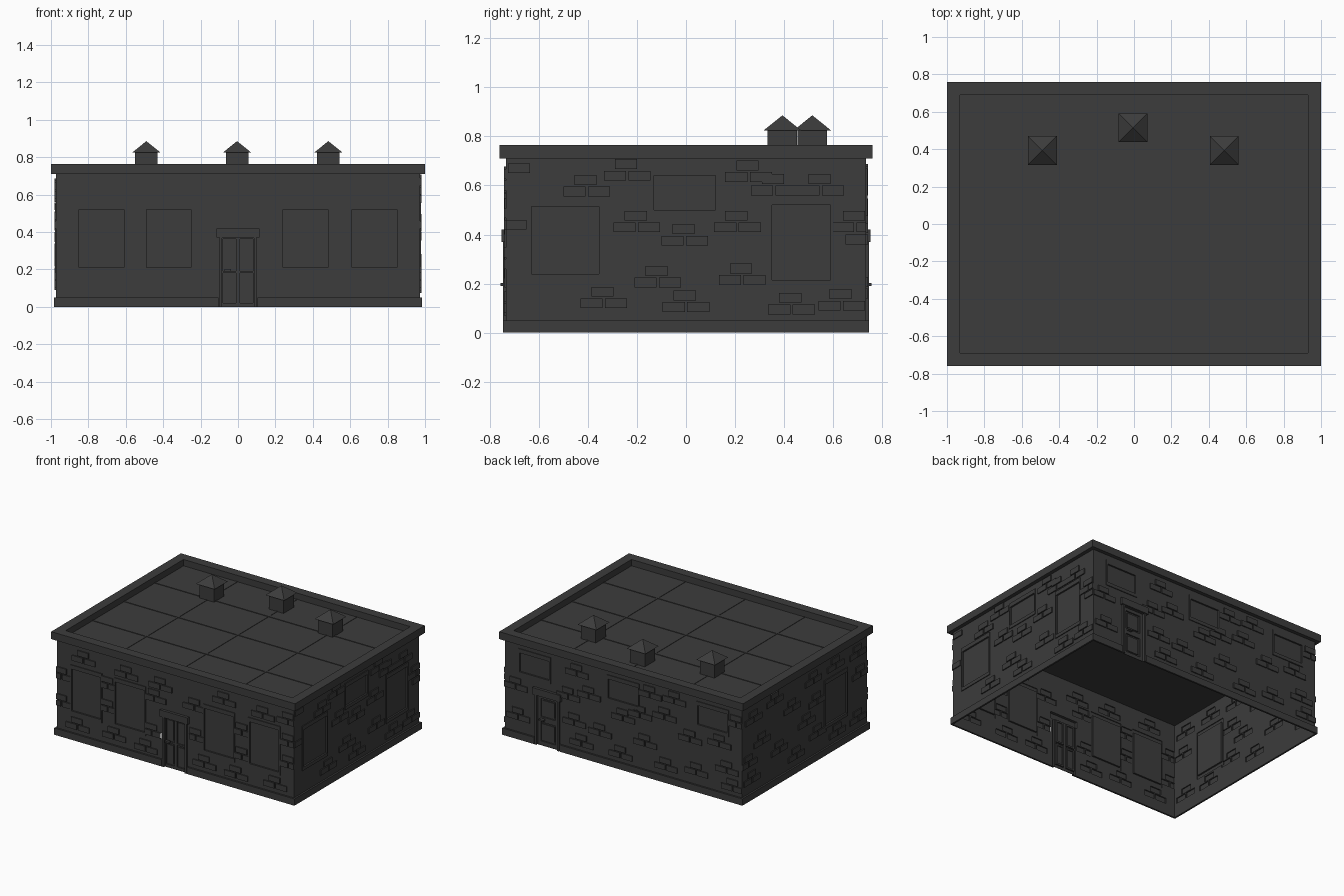
import bpy, bmesh, math
from mathutils import Matrix

if "Cube" in bpy.data.objects:
    bpy.data.objects.remove(bpy.data.objects["Cube"])

DX, DY = 0.972, 0.733          # wall plane distances from the centre
WALL_TOP = 0.71
dark = bpy.data.materials.new("dark_grey")
dark.diffuse_color = (0.045, 0.045, 0.045, 1)
dark.use_nodes = True
dark.node_tree.nodes["Principled BSDF"].inputs["Base Color"].default_value = dark.diffuse_color


def finish(name, bm):
    me = bpy.data.meshes.new(name)
    bm.to_mesh(me)
    bm.free()
    me.materials.append(dark)
    ob = bpy.data.objects.new(name, me)
    bpy.context.collection.objects.link(ob)
    return ob


def add_box(bm, x0, x1, y0, y1, z0, z1):
    m = Matrix.Translation(((x0 + x1) / 2, (y0 + y1) / 2, (z0 + z1) / 2))
    bmesh.ops.create_cube(bm, size=1, matrix=m @ Matrix.Diagonal((x1 - x0, y1 - y0, z1 - z0, 1)))


def relief(name, u0, u1, v0, v1, rects, dist, angle):
    """Wall sheet with rectangles pushed out or in; depth None leaves a hole."""
    clamp = lambda t, a, b: round(min(max(t, a), b), 4)
    us = sorted({u0, u1} | {clamp(t, u0, u1) for r in rects for t in r[:2]})
    vs = sorted({v0, v1} | {clamp(t, v0, v1) for r in rects for t in r[2:4]})

    def depth(i, j):
        if not (0 <= i < len(us) - 1 and 0 <= j < len(vs) - 1):
            return 0
        u, v = (us[i] + us[i + 1]) / 2, (vs[j] + vs[j + 1]) / 2
        for a, b, c, d, h in reversed(rects):
            if a < u < b and c < v < d:
                return h
        return 0

    bm = bmesh.new()

    def quad(pts):
        bm.faces.new([bm.verts.new((u, -dist - h, v)) for u, v, h in pts])

    for i in range(-1, len(us) - 1):
        for j in range(-1, len(vs) - 1):
            h = depth(i, j)
            inside_u, inside_v = i >= 0, j >= 0
            if inside_u and inside_v and h is not None:
                a, b, c, d = us[i], us[i + 1], vs[j], vs[j + 1]
                quad([(a, c, h), (b, c, h), (b, d, h), (a, d, h)])
            g = depth(i + 1, j)
            if inside_v and None not in (h, g) and h != g:
                u = us[i + 1]
                quad([(u, vs[j], h), (u, vs[j], g), (u, vs[j + 1], g), (u, vs[j + 1], h)])
            g = depth(i, j + 1)
            if inside_u and None not in (h, g) and h != g:
                v = vs[j + 1]
                quad([(us[i], v, h), (us[i + 1], v, h), (us[i + 1], v, g), (us[i], v, g)])
    bmesh.ops.remove_doubles(bm, verts=bm.verts[:], dist=1e-5)
    bmesh.ops.recalc_face_normals(bm, faces=bm.faces[:])
    if sum(f.normal.y * f.calc_area() for f in bm.faces) > 0:
        bmesh.ops.reverse_faces(bm, faces=bm.faces[:])
    bmesh.ops.dissolve_limit(bm, angle_limit=0.02, verts=bm.verts[:], edges=bm.edges[:])
    bm.transform(Matrix.Rotation(math.radians(angle), 4, 'Z'))
    return finish(name, bm)


def bricks(clusters):
    """Two bricks side by side with a third on top."""
    out = []
    for u, v in clusters:
        for c, z in ((u - 0.05, v), (u + 0.05, v), (u - 0.005, v + 0.047)):
            out.append((c - 0.045, c + 0.045, z, z + 0.04, 0.008))
    return out


def windows(openings):
    """Shallow recess with a slightly wider lintel and sill."""
    out = []
    for a, b, c, d in openings:
        out += [(a, b, c, d, 0.006), (a + 0.01, b - 0.01, c + 0.025, d - 0.03, -0.006)]
    return out


def door(name, u, panels, handle_u, dist, angle):
    """Frame, lintel, recessed leaf and moulded panels."""
    r = [(-0.115, 0.115, 0.37, 0.42, 0.02), (-0.1, 0.1, 0, 0.37, 0.014), (-0.085, 0.085, 0, 0.368, -0.004)]
    for a, b, c, d in panels:
        r += [(a, b, c, d, -0.014), (a + 0.012, b - 0.012, c + 0.012, d - 0.012, -0.007)]
    r = [(a + u, b + u, c, d, h) for a, b, c, d, h in r]
    relief(name, u - 0.115, u + 0.115, 0, 0.42, r, dist, angle)
    bm = bmesh.new()
    add_box(bm, handle_u - 0.018, handle_u + 0.018, -dist - 0.024, -dist, 0.19, 0.202)
    bm.transform(Matrix.Rotation(math.radians(angle), 4, 'Z'))
    finish(name + "_handle", bm)


# Front wall: four tall windows and a door
front = [(-.75, .585), (-.4, .57), (-.12, .56), (.16, .48), (.4, .59), (.72, .57), (.93, .58),
         (-.93, .42), (-.93, .22), (-.55, .45), (-.55, .28), (-.17, .46), (.17, .26), (-.19, .2),
         (.55, .4), (.55, .22), (.93, .42), (.93, .26), (-.8, .08), (-.5, .09), (-.24, .07),
         (.24, .08), (.5, .07), (.82, .08)]
relief("front_wall", -DX, DX, 0, WALL_TOP,
       bricks(front) + windows([(a, a + .26, .185, .55) for a in (-.86, -.5, .23, .6)])
       + [(-.115, .115, 0, .42, None)], DY, 0)
door("front_door", 0, [(a, a + .07, c, d) for a in (-.08, .01) for c, d in ((.02, .18), (.192, .362))],
     -.055, DY, 0)

# Right wall: three windows
right = [(-.405, .555), (-.24, .62), (-.2, .41), (-.005, .355), (.21, .41), (.255, .615), (.36, .56),
         (.55, .56), (.69, .41), (-.115, .185), (.23, .195), (-.335, .1), (0, .085), (.43, .075), (.635, .09)]
singles = [(-.725, -.635, .65, .69, .008), (-.733, -.65, .42, .46, .008), (.65, .733, .36, .4, .008)]
relief("right_wall", -DY, DY, 0, WALL_TOP,
       bricks(right) + singles + windows([(-.64, -.345, .215, .545), (-.14, .13, .475, .67), (.34, .6, .19, .55)]),
       DX, 90)

# Back wall: three high windows and an off-centre door
back = [(-.28, .45), (-.19, .2), (.22, .59), (.34, .46), (.55, .35), (.79, .38), (.18, .22), (-.4, .22),
        (-.38, .59), (-.88, .36), (-.86, .14), (-.45, .4), (0, .36), (.42, .6), (.93, .56), (.6, .12),
        (.35, .09), (.85, .2), (-.02, .08), (-.34, .08), (.14, .42), (.9, .08)]
relief("back_wall", -DX, DX, 0, WALL_TOP,
       bricks(back) + windows([(a, a + .265, .475, .67) for a in (-.86, -.132, .6)])
       + [(-.735, -.505, 0, .42, None)], DY, 180)
door("back_door", -.62, [(-.06, .06, .03, .17), (-.06, .06, .21, .345)], -.66, DY, 180)

# Left wall: one tall window
left = [(-.6, .56), (-.35, .6), (-.5, .36), (-.15, .47), (.1, .58), (.02, .3), (-.3, .22), (-.62, .12),
        (-.1, .1), (.15, .17), (.38, .09), (.62, .1), (.65, .42), (.62, .58), (.36, .59), (.14, .41), (-.66, .25)]
relief("left_wall", -DY, DY, 0, WALL_TOP, bricks(left) + windows([(.23, .5, .19, .55)]), DX, 270)

# Base course, broken at both doors
bm = bmesh.new()
for a, b in ((-.985, -.105), (.105, .985)):
    add_box(bm, a, b, -.746, -DY, 0, .05)
for a, b in ((-.985, .515), (.725, .985)):
    add_box(bm, a, b, DY, .746, 0, .05)
for a, b in ((-.985, -DX), (DX, .985)):
    add_box(bm, a, b, -DY, DY, 0, .05)
finish("base_course", bm)

# Parapet ring
bm = bmesh.new()
for s in (-1, 1):
    add_box(bm, -1, 1, *sorted((s * .69, s * .76)), .71, .765)
    add_box(bm, *sorted((s * .93, s * 1)), -.69, .69, .71, .765)
finish("parapet", bm)

# Flat roof with raised seams
bm = bmesh.new()
add_box(bm, -.93, .93, -.69, .69, .71, .718)
finish("roof_deck", bm)
bm = bmesh.new()
for x in (-.49, 0, .49):
    add_box(bm, x - .005, x + .005, -.69, .69, .717, .721)
for y in (-.37, 0, .36):
    add_box(bm, -.93, .93, y - .008, y + .008, .717, .722)
finish("roof_seams", bm)

# Three roof vents with pyramid caps
for n, (x, y) in enumerate(((-.49, .393), (-.005, .515), (.483, .393)), 1):
    bm = bmesh.new()
    add_box(bm, x - .06, x + .06, y - .06, y + .06, .715, .826)
    m = Matrix.Translation((x, y, .855)) @ Matrix.Rotation(math.radians(45), 4, 'Z')
    bmesh.ops.create_cone(bm, cap_ends=True, segments=4, radius1=.077 * math.sqrt(2), radius2=0,
                          depth=.062, matrix=m)
    bmesh.ops.remove_doubles(bm, verts=bm.verts[:], dist=1e-5)
    finish("roof_vent_%d" % n, bm)
